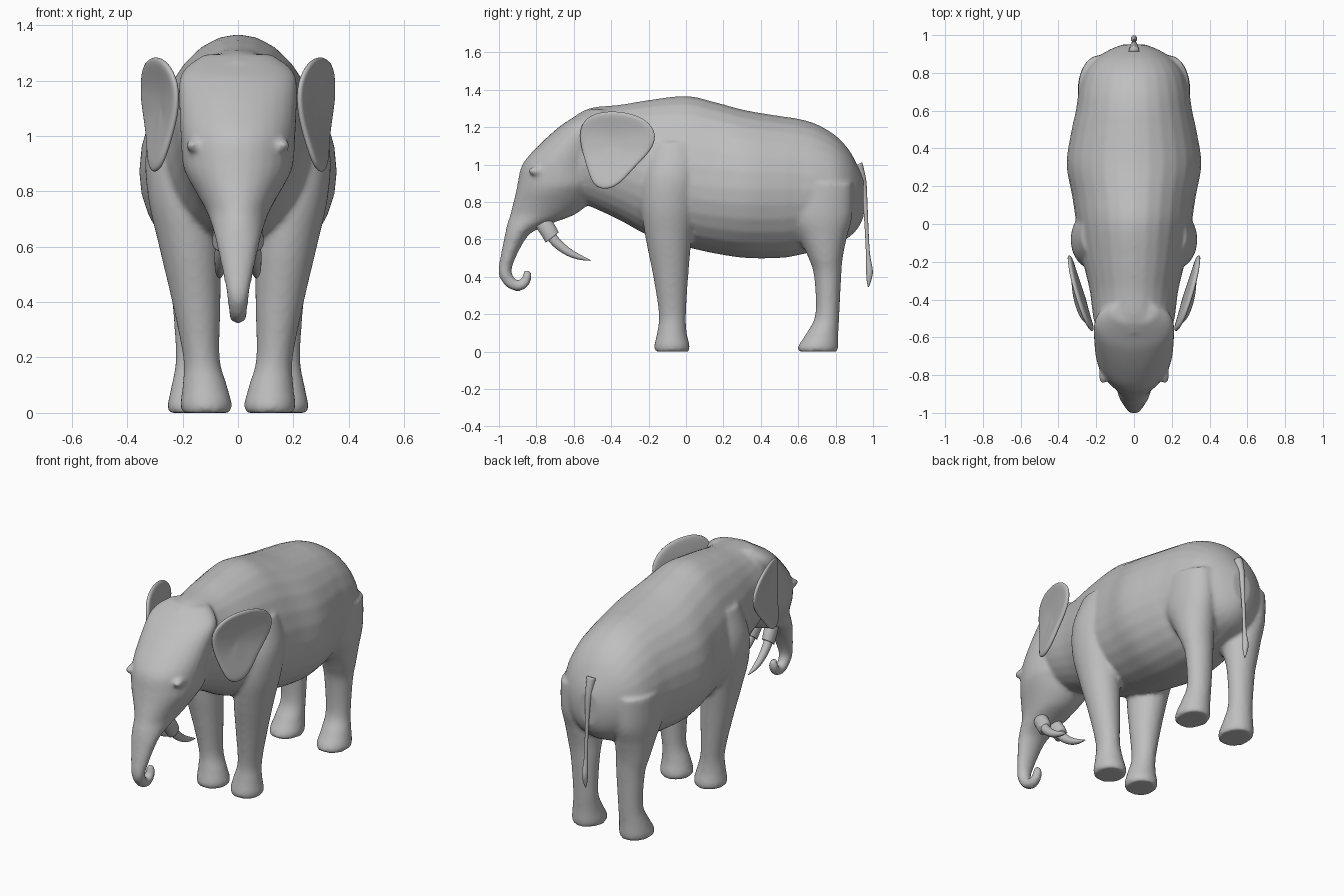
import bpy, bmesh, math
from mathutils import Vector

hide = bpy.data.materials.new("grey_hide")
hide.diffuse_color = (0.52, 0.52, 0.52, 1)
SEG = 28


def spline(rows, steps=5):
    """Catmull-Rom interpolation of rows of numbers."""
    out = []
    for i in range(len(rows) - 1):
        a, b, c, d = (rows[max(i - 1, 0)], rows[i], rows[i + 1], rows[min(i + 2, len(rows) - 1)])
        for s in range(steps):
            t = s / steps
            out.append([0.5 * (2 * q + (r - p) * t + (2 * p - 5 * q + 4 * r - w) * t * t
                               + (3 * q - p - 3 * r + w) * t ** 3)
                        for p, q, r, w in zip(a, b, c, d)])
    out.append(list(rows[-1]))
    return out


def make(name, bm):
    bmesh.ops.recalc_face_normals(bm, faces=bm.faces)
    me = bpy.data.meshes.new(name)
    bm.to_mesh(me)
    bm.free()
    ob = bpy.data.objects.new(name, me)
    bpy.context.collection.objects.link(ob)
    me.materials.append(hide)
    for p in me.polygons:
        p.use_smooth = True
    return ob


def loft(name, rings):
    """Skin a list of closed point rings and cap both ends."""
    bm = bmesh.new()
    loops = [[bm.verts.new(p) for p in ring] for ring in rings]
    for r0, r1 in zip(loops, loops[1:]):
        for i in range(len(r0)):
            j = (i + 1) % len(r0)
            bm.faces.new((r0[i], r0[j], r1[j], r1[i]))
    bm.faces.new(loops[0])
    bm.faces.new(loops[-1])
    return make(name, bm)


ANG = [2 * math.pi * i / SEG for i in range(SEG)]


def tube(name, rows, steps=5):
    """Rows: x, y, z, half width, half depth, tilt of the section in degrees."""
    rings = []
    for x, y, z, w, d, a in spline(rows, steps):
        ca, sa = math.cos(math.radians(a)), math.sin(math.radians(a))
        rings.append([(x + w * math.cos(t), y + d * math.sin(t) * ca, z + d * math.sin(t) * sa)
                      for t in ANG])
    return loft(name, rings)


# Torso: y, top, bottom, half width, height of the widest point
torso = [(-0.58, 1.27, 0.80, 0.19, 1.04), (-0.50, 1.305, 0.77, 0.215, 1.04),
         (-0.35, 1.32, 0.70, 0.235, 1.00), (-0.20, 1.345, 0.62, 0.27, 0.95),
         (0.00, 1.367, 0.56, 0.305, 0.90), (0.15, 1.335, 0.525, 0.328, 0.88),
         (0.32, 1.29, 0.50, 0.357, 0.87), (0.50, 1.26, 0.50, 0.33, 0.87),
         (0.60, 1.245, 0.515, 0.308, 0.87), (0.70, 1.215, 0.54, 0.293, 0.86),
         (0.80, 1.155, 0.575, 0.265, 0.85), (0.87, 1.08, 0.61, 0.21, 0.85),
         (0.92, 0.99, 0.66, 0.135, 0.84), (0.95, 0.92, 0.72, 0.06, 0.83)]
rings = []
for y, top, bot, w, c in spline(torso):
    rings.append([(w * math.cos(t), y,
                   c + math.sin(t) * ((top - c) if math.sin(t) > 0 else (c - bot))) for t in ANG])
parts = [loft("torso", rings)]

# Head running down into the curled trunk: front y, back y, z, half width
head = [(-0.53, -0.40, 1.295, 0.12), (-0.605, -0.40, 1.25, 0.185), (-0.68, -0.40, 1.20, 0.212),
        (-0.79, -0.42, 1.10, 0.212), (-0.875, -0.44, 1.00, 0.207), (-0.90, -0.45, 0.90, 0.20),
        (-0.91, -0.48, 0.85, 0.182), (-0.925, -0.52, 0.79, 0.148), (-0.94, -0.60, 0.73, 0.115),
        (-0.955, -0.72, 0.685, 0.098), (-0.965, -0.82, 0.64, 0.085),
        (-0.975, -0.865, 0.59, 0.073), (-0.993, -0.912, 0.50, 0.054)]
rows = [(0, (f + b) / 2, z, w, (b - f) / 2, 0) for f, b, z, w in head]
rows += [(0, -0.968, 0.43, 0.040, 0.036, 8), (0, -0.954, 0.390, 0.036, 0.034, 35),
         (0, -0.925, 0.360, 0.033, 0.031, 68), (0, -0.888, 0.353, 0.031, 0.029, 100),
         (0, -0.858, 0.375, 0.028, 0.026, 145), (0, -0.849, 0.405, 0.026, 0.024, 175),
         (0, -0.850, 0.432, 0.020, 0.020, 180)]
parts.append(tube("head_and_trunk", rows))

# Legs: inner x, outer x, front y, back y, z
fore = [(0.03, 0.20, -0.165, 0.015, 0.0), (0.022, 0.208, -0.17, 0.02, 0.03),
        (0.04, 0.20, -0.155, 0.004, 0.10), (0.066, 0.198, -0.145, 0.0, 0.20),
        (0.063, 0.238, -0.175, 0.012, 0.40), (0.065, 0.285, -0.215, 0.03, 0.60),
        (0.09, 0.325, -0.24, 0.055, 0.78), (0.12, 0.332, -0.225, 0.07, 0.95),
        (0.12, 0.28, -0.18, 0.06, 1.12)]
hind = [(0.07, 0.25, 0.60, 0.81, 0.0), (0.066, 0.254, 0.60, 0.815, 0.03),
        (0.075, 0.24, 0.645, 0.815, 0.10), (0.08, 0.225, 0.692, 0.82, 0.20),
        (0.07, 0.238, 0.685, 0.83, 0.40), (0.065, 0.26, 0.655, 0.838, 0.50),
        (0.06, 0.28, 0.60, 0.86, 0.61), (0.07, 0.297, 0.53, 0.89, 0.73),
        (0.09, 0.295, 0.53, 0.89, 0.90)]
for side, s in (("left", 1), ("right", -1)):
    for leg, table in (("fore", fore), ("hind", hind)):
        parts.append(tube(f"{side}_{leg}_leg", [(s * (i + o) / 2, (f + b) / 2, z, (o - i) / 2, (b - f) / 2, 0)
                                                for i, o, f, b, z in table]))
    # Eyelid bump
    bm = bmesh.new()
    bmesh.ops.create_uvsphere(bm, u_segments=16, v_segments=10, radius=1)
    for v in bm.verts:
        v.co = Vector((s * 0.163 + v.co.x * 0.024, -0.80 + v.co.y * 0.045, 0.965 + v.co.z * 0.024))
    parts.append(make(f"{side}_eyelid", bm))

# Fuse the fleshy parts into one skin
bpy.ops.object.select_all(action='DESELECT')
for p in parts:
    p.select_set(True)
body = parts[0]
bpy.context.view_layer.objects.active = body
bpy.ops.object.join()
body.name = "body"
remesh = body.modifiers.new("fuse", 'REMESH')
remesh.mode = 'VOXEL'
remesh.voxel_size = 0.012
remesh.use_smooth_shade = True
soft = body.modifiers.new("soften", 'SMOOTH')
soft.factor = 0.5
soft.iterations = 6

# Ears: outline as y, z, fanned around a centre and flared outwards
outline = [(-0.575, 1.18), (-0.54, 1.25), (-0.46, 1.285), (-0.35, 1.287), (-0.24, 1.26),
           (-0.17, 1.20), (-0.157, 1.13), (-0.20, 1.055), (-0.28, 0.98), (-0.35, 0.895),
           (-0.42, 0.862), (-0.485, 0.875), (-0.515, 0.93), (-0.535, 1.00), (-0.56, 1.08)]
cy, cz = -0.39, 1.11


def ear_x(y, z):
    return 0.218 + (y + 0.57) * 0.31 + max(0, 1.06 - z) * 0.22 + max(0, z - 1.18) * 0.25


for side, s in (("left", 1), ("right", -1)):
    bm = bmesh.new()
    mid = bm.verts.new((s * (ear_x(cy, cz) - 0.005), cy, cz))
    loops = []
    for k in (0.4, 0.75, 1.0):
        pts = [(cy + (y - cy) * k, cz + (z - cz) * k) for y, z in outline]
        loops.append([bm.verts.new((s * ear_x(y, z), y, z)) for y, z in pts])
    n = len(outline)
    for i in range(n):
        j = (i + 1) % n
        bm.faces.new((mid, loops[0][i], loops[0][j]))
        for a, b in zip(loops, loops[1:]):
            bm.faces.new((a[i], b[i], b[j], a[j]))
    ear = make(f"{side}_ear", bm)
    thick = ear.modifiers.new("thickness", 'SOLIDIFY')
    thick.thickness = 0.026
    thick.offset = 0
    ear.modifiers.new("round", 'SUBSURF').levels = 2
    ear.modifiers["round"].render_levels = 2

    # Tusk with its fleshy socket
    tube(f"{side}_tusk_socket", [(s * 0.05, -0.765, 0.69, 0.036, 0.045, 30),
                                 (s * 0.055, -0.735, 0.645, 0.036, 0.045, 35),
                                 (s * 0.058, -0.715, 0.61, 0.034, 0.044, 38)])
    tube(f"{side}_tusk", [(s * 0.057, -0.73, 0.63, 0.025, 0.028, 40),
                          (s * 0.060, -0.69, 0.58, 0.024, 0.026, 48),
                          (s * 0.064, -0.63, 0.533, 0.020, 0.021, 58),
                          (s * 0.066, -0.57, 0.505, 0.014, 0.014, 70),
                          (s * 0.066, -0.51, 0.487, 0.002, 0.002, 78)])

# Tail with a tufted tip
tube("tail", [(0, 0.915, 1.00, 0.028, 0.030, 25), (0, 0.942, 0.91, 0.020, 0.022, 10),
              (0, 0.957, 0.80, 0.013, 0.013, 4), (0, 0.966, 0.65, 0.010, 0.010, 2),
              (0, 0.973, 0.52, 0.011, 0.011, 2), (0, 0.981, 0.43, 0.017, 0.018, 2),
              (0, 0.978, 0.38, 0.012, 0.012, -4), (0, 0.975, 0.345, 0.003, 0.003, -4)])
